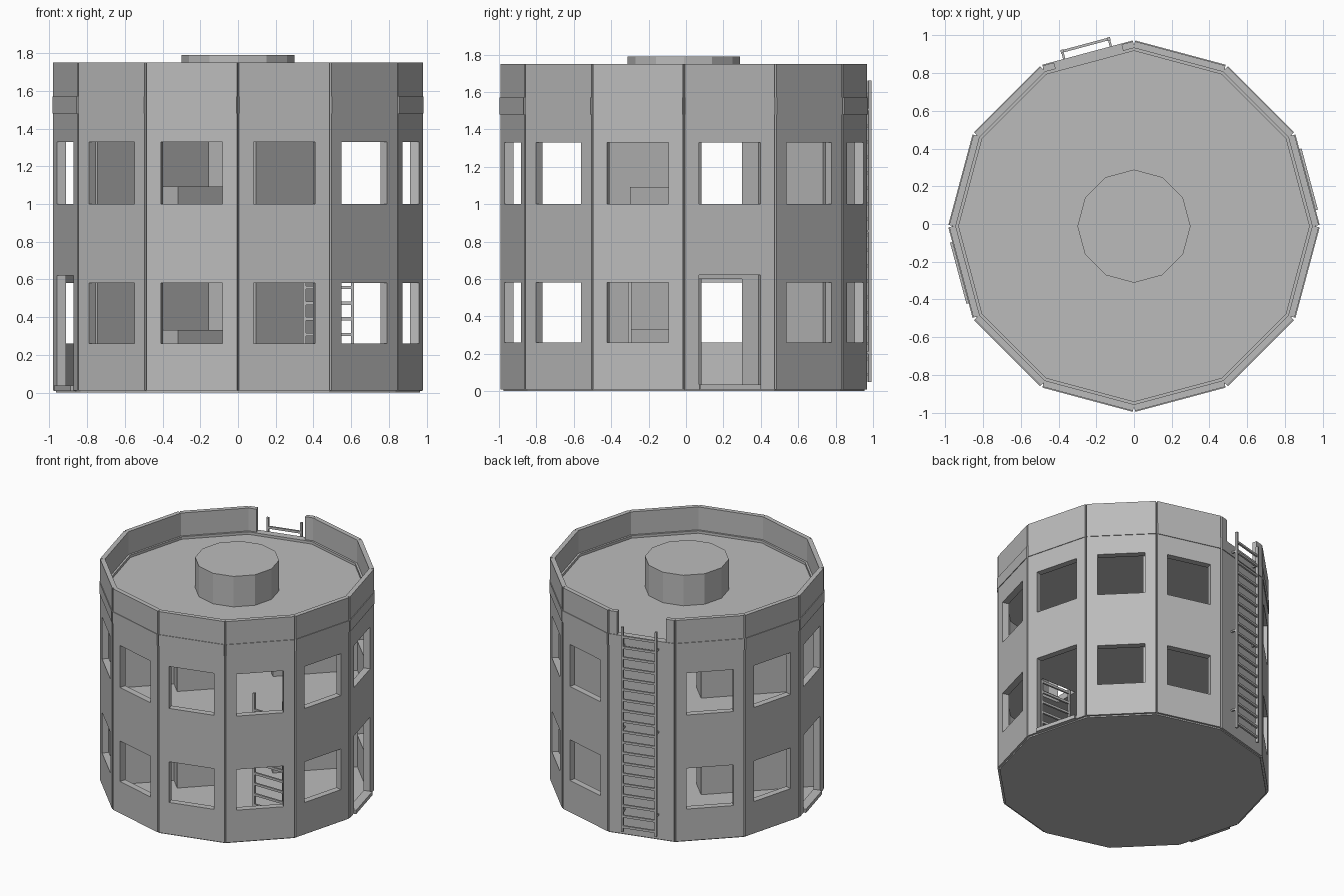
import bpy, bmesh, math
from mathutils import Vector

if "Cube" in bpy.data.objects:
    bpy.data.objects.remove(bpy.data.objects["Cube"])

OY = -0.0115                      # tower centre, so the ladder fits the frame
T15 = math.tan(math.radians(15))
EDGE = 9                          # marks a mitred panel end

grey = bpy.data.materials.new("concrete_grey")
grey.diffuse_color = (0.5, 0.5, 0.5, 1)
grey.use_nodes = True
grey.node_tree.nodes["Principled BSDF"].inputs["Base Color"].default_value = grey.diffuse_color


def place(ang, u, d, z):
    """u runs sideways along a wall, d outward from the tower centre."""
    a = math.radians(ang)
    if abs(u) == EDGE:
        u = math.copysign(d * T15, u)
    return Vector((d * math.cos(a) - u * math.sin(a),
                   d * math.sin(a) + u * math.cos(a) + OY, z))


def grid(bm, ang, us, ds, zs, solid):
    """Skin the solid cells of a grid; only outside faces are made."""
    n = (len(us) - 1, len(ds) - 1, len(zs) - 1)
    mid = lambda l, i: (l[i] + l[i + 1]) / 2

    def full(c):
        if any(v < 0 or v >= m for v, m in zip(c, n)):
            return False
        return solid(mid(us, c[0]), mid(ds, c[1]), mid(zs, c[2]))

    for i in range(n[0]):
        for j in range(n[1]):
            for k in range(n[2]):
                c = (i, j, k)
                if not full(c):
                    continue
                for ax in range(3):
                    for s in (0, 1):
                        nb = list(c)
                        nb[ax] += 1 if s else -1
                        at_end = ax == 0 and abs(us[i + s]) == EDGE
                        if full(nb) or at_end:
                            continue
                        b, e = (ax + 1) % 3, (ax + 2) % 3
                        pts = []
                        for p, q in ((0, 0), (1, 0), (1, 1), (0, 1)):
                            g = list(c)
                            g[ax] += s
                            g[b] += p
                            g[e] += q
                            pts.append(place(ang, us[g[0]], ds[g[1]], zs[g[2]]))
                        # (u, d, z) is a left-handed frame
                        if s:
                            pts.reverse()
                        bm.faces.new([bm.verts.new(p) for p in pts])


def box(bm, ang, u, d, z):
    grid(bm, ang, u, d, z, lambda *a: True)


def finish(name, bm):
    bmesh.ops.remove_doubles(bm, verts=bm.verts, dist=0.0002)
    me = bpy.data.meshes.new(name)
    bm.to_mesh(me)
    bm.free()
    me.materials.append(grey)
    ob = bpy.data.objects.new(name, me)
    bpy.context.collection.objects.link(ob)
    return ob


def disc(name, r, z0, z1):
    bm = bmesh.new()
    ring = [bm.verts.new((r * math.cos(math.radians(30 * i)),
                          r * math.sin(math.radians(30 * i)) + OY, z0)) for i in range(12)]
    f = bm.faces.new(ring)
    ext = bmesh.ops.extrude_face_region(bm, geom=[f])
    for v in ext["geom"]:
        if isinstance(v, bmesh.types.BMVert):
            v.co.z = z1
    bmesh.ops.recalc_face_normals(bm, faces=bm.faces)
    return finish(name, bm)


# Twelve outer wall panels with windows, doors, band and parapet
US = [-EDGE, -0.248, -0.185, -0.17, 0.17, 0.185, 0.248, EDGE]
DS = [0.898, 0.913, 0.928, 0.948, 0.953]
ZS = [0.01, 0.035, 0.26, 0.58, 0.62, 1.0, 1.33, 1.48, 1.57, 1.75]
walls = bmesh.new()
for p in range(12):
    ang = 15 + 30 * p

    def solid(u, d, z, ang=ang):
        if abs(u) > 0.248 and d > 0.928:
            return False                      # corner groove
        if d > 0.948 and not 1.48 < z < 1.57:
            return False                      # projecting band
        if z > 1.57:
            if d < 0.913:
                return False                  # thinner parapet
            return not (ang == 105 and abs(u) < 0.185)
        if abs(u) < 0.17 and ang != 105:
            if 1.0 < z < 1.33:
                return False                  # upper window
            lo, hi = (0.035, 0.62) if ang in (15, 195) else (0.26, 0.58)
            if lo < z < hi:
                return False                  # door or lower window
        return True

    grid(walls, ang, US, DS, ZS, solid)
finish("outer_walls", walls)

# Door steps
for name, ang in (("right_door_step", 15), ("left_door_step", 195)):
    bm = bmesh.new()
    box(bm, ang, [-0.168, 0.168], [0.9, 0.965], [0.008, 0.037])
    finish(name, bm)

# Base, upper floor, roof and roof hatch housing
disc("base_floor", 0.965, 0.0, 0.0102)
upper = disc("upper_floor", 0.93, 0.72, 0.77)
disc("roof", 0.93, 1.5, 1.55)
disc("roof_drum", 0.3, 1.545, 1.79)

# Ladder hole in the upper floor
bm = bmesh.new()
box(bm, 270, [0.33, 0.63], [0.25, 0.44], [0.6, 0.9])
cutter = finish("floor_hole_cutter", bm)
cutter.hide_render = True
cutter.hide_viewport = True
mod = upper.modifiers.new("ladder_hole", "BOOLEAN")
mod.operation = "DIFFERENCE"
mod.solver = "EXACT"
mod.object = cutter

# Diagonal partition with a doorway on each floor, and a low bunk beside it
for name, z0, z1, door in (("lower", 0.01, 0.72, 0.6), ("upper", 0.77, 1.5, 1.36)):
    bm = bmesh.new()
    grid(bm, 315, [-0.9, -0.067, 0.286, 0.9], [-0.2, -0.152], [z0, door, z1],
         lambda u, d, z, h=door: not (-0.067 < u < 0.286 and z < h))
    finish(name + "_partition", bm)
    bm = bmesh.new()
    box(bm, 315, [-0.43, -0.067], [-0.152, -0.021], [z0, z0 + 0.323])
    finish(name + "_bunk", bm)


def ladder(name, ang, uc, d, z0, z1, first, count, brackets=()):
    bm = bmesh.new()
    for s in (-1, 1):
        u = uc + s * 0.128
        box(bm, ang, [u - 0.008, u + 0.008], [d - 0.009, d + 0.009], [z0, z1])
        for z in brackets:
            box(bm, ang, [u - 0.006, u + 0.006], [0.94, d], [z, z + 0.012])
    for i in range(count):
        z = first + 0.083 * i
        box(bm, ang, [uc - 0.128, uc + 0.128], [d - 0.007, d + 0.007], [z, z + 0.018])
    finish(name, bm)


# Outside ladder to the roof and inside ladder to the upper floor
ladder("outside_ladder", 105, 0, 0.994, 0.05, 1.66, 0.08, 19, (0.2, 0.85, 1.5))
ladder("inside_ladder", 270, 0.48, 0.29, 0.01, 0.94, 0.05, 10)
